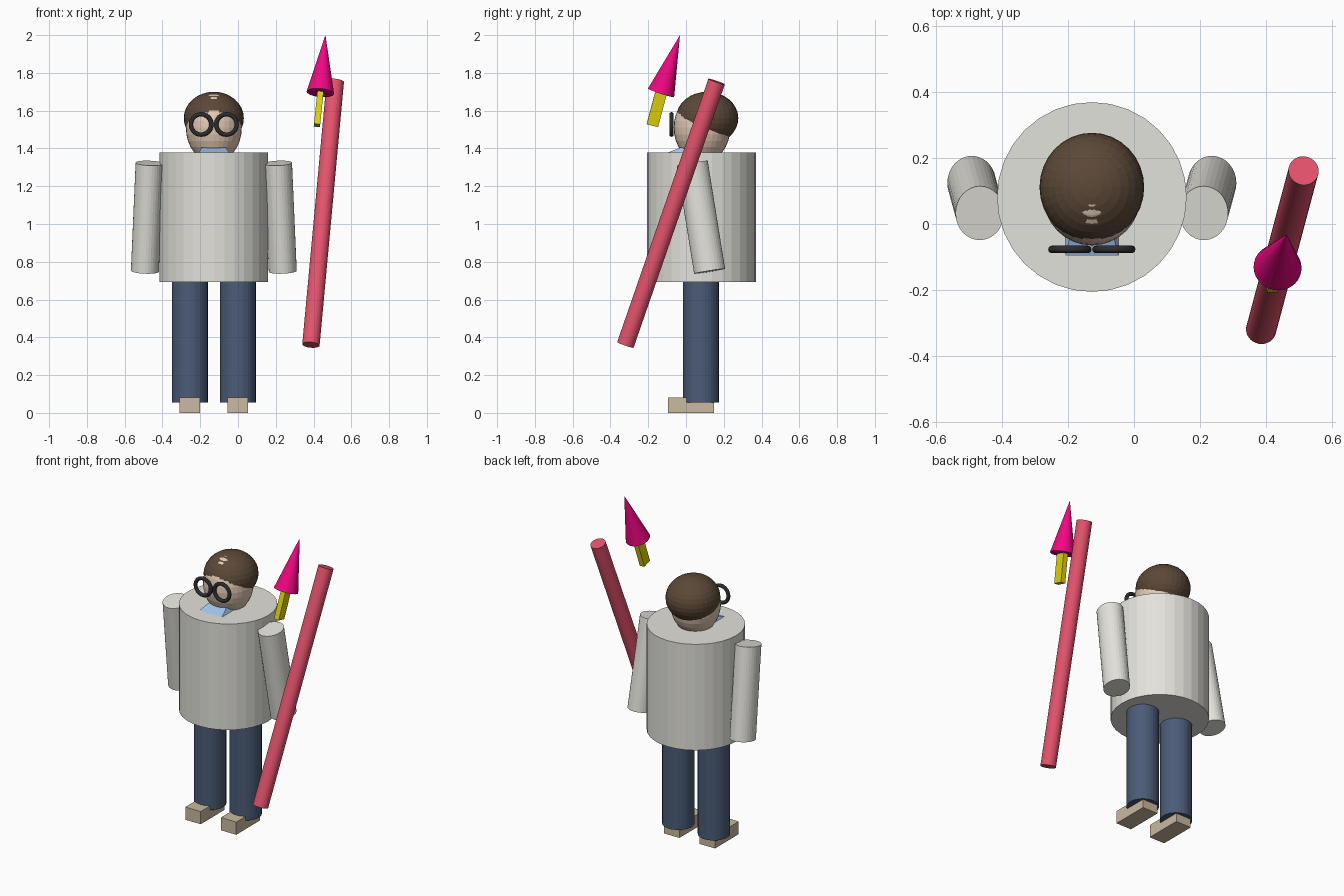
import bpy, bmesh, math
from mathutils import Matrix, Vector

if "Cube" in bpy.data.objects:
    bpy.data.objects.remove(bpy.data.objects["Cube"])

CX = -0.128  # symmetry axis of the figure


def material(name, rgb):
    m = bpy.data.materials.new(name)
    m.diffuse_color = (*[(c / 255) ** 2.2 for c in rgb], 1)
    m.use_nodes = True
    m.node_tree.nodes["Principled BSDF"].inputs["Base Color"].default_value = m.diffuse_color
    return m


COAT = material("off_white", (226, 225, 218))
NAVY = material("navy", (76, 92, 118))
TAN = material("tan", (200, 184, 160))
SKIN = material("skin", (226, 200, 178))
BROWN = material("brown", (92, 74, 58))
BLACK = material("dark_grey", (48, 48, 50))
BLUE = material("light_blue", (160, 195, 235))
RED = material("red", (228, 84, 108))
PINK = material("pink", (240, 15, 130))
YELLOW = material("yellow", (225, 210, 20))


def make(name, bm, mat, matrix=None):
    if matrix:
        bm.transform(matrix)
    me = bpy.data.meshes.new(name)
    bm.to_mesh(me)
    bm.free()
    me.materials.append(mat)
    ob = bpy.data.objects.new(name, me)
    bpy.context.collection.objects.link(ob)
    return ob


def frame(a, b):
    """Matrix placing local z along a->b, origin at the middle."""
    d = (b - a).normalized()
    x = Vector((0, 1, 0)).cross(d).normalized()
    y = d.cross(x)
    m = Matrix((x, y, d)).transposed().to_4x4()
    m.translation = (a + b) / 2
    return m


def tube(name, a, b, rx, ry, mat, top=1.0, seg=32):
    a, b = Vector(a), Vector(b)
    bm = bmesh.new()
    bmesh.ops.create_cone(bm, cap_ends=True, segments=seg, radius1=1,
                          radius2=top, depth=(b - a).length)
    return make(name, bm, mat, frame(a, b) @ Matrix.Diagonal((rx, ry, 1, 1)))


def box(name, size, mat, matrix):
    bm = bmesh.new()
    bmesh.ops.create_cube(bm, size=1)
    return make(name, bm, mat, matrix @ Matrix.Diagonal((*size, 1)))


def ball(name, centre, radii, mat):
    bm = bmesh.new()
    bmesh.ops.create_uvsphere(bm, u_segments=32, v_segments=16, radius=1)
    return make(name, bm, mat,
                Matrix.Translation(centre) @ Matrix.Diagonal((*radii, 1)))


# Body
tube("torso", (CX, 0.082, 0.694), (CX, 0.082, 1.378), 0.288, 0.288, COAT)
ball("head", (CX, 0.085, 1.51), (0.148, 0.15, 0.185), SKIN)
ball("hair", (CX, 0.112, 1.56), (0.159, 0.165, 0.14), BROWN)

# Limbs, shoes and spectacle rims in mirrored pairs
for side, s in (("left", -1), ("right", 1)):
    tube(side + "_arm", (CX + s * 0.365, 0.125, 0.75),
         (CX + s * 0.34, 0.033, 1.322), 0.074, 0.083, COAT)
    x = CX + s * 0.127
    tube(side + "_leg", (x, 0.079, 0.055), (x, 0.079, 0.70), 0.095, 0.095, NAVY)
    box(side + "_shoe", (0.11, 0.242, 0.082), TAN,
        Matrix.Translation((x, 0.026, 0.041)))
    bpy.ops.mesh.primitive_torus_add(
        major_radius=0.054, minor_radius=0.0115, major_segments=32,
        minor_segments=12, location=(CX + s * 0.067, -0.077, 1.527),
        rotation=(math.pi / 2, 0, 0))
    rim = bpy.context.object
    rim.name = side + "_spectacle_rim"
    rim.data.materials.append(BLACK)

# Collar: wedge sloping up from the coat front to the chin
bm = bmesh.new()
bmesh.ops.create_cube(bm, size=1)
for v in bm.verts:
    up, front = v.co.z > 0, v.co.y < 0
    v.co.x = math.copysign(0.064 if up else 0.082, v.co.x) + CX
    v.co.y = (-0.03 if up else -0.102) if front else 0.03
    v.co.z = 1.404 if up else 1.376
make("collar", bm, BLUE)

# Leaning pole
tube("pole", (0.386, -0.321, 0.36), (0.515, 0.162, 1.754), 0.046, 0.046, RED)

# Floating pointer: cone head on a flat shaft, parallel to the pole
base, tip = Vector((0.436, -0.132, 1.695)), Vector((0.463, -0.032, 2.0))
tube("pointer_head", base, tip, 0.073, 0.073, PINK, top=0)
low = Vector((0.418, -0.178, 1.522))
box("pointer_shaft", (0.033, 0.062, (base - low).length), YELLOW, frame(low, base))
